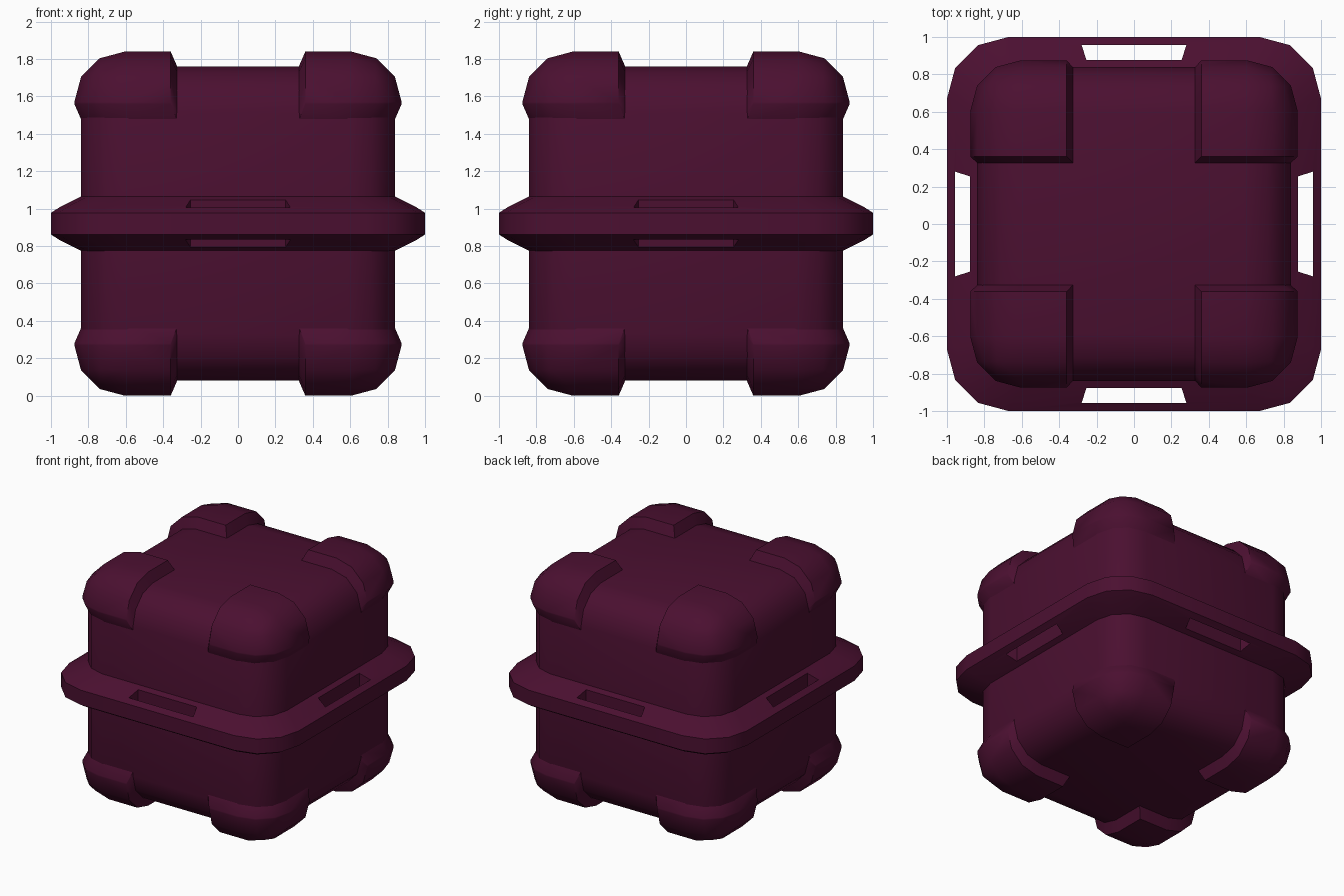
import bpy, bmesh, math
from mathutils import Vector

cube = bpy.data.objects.get("Cube")
if cube:
    bpy.data.objects.remove(cube, do_unlink=True)

MID = 0.92  # height of the crate's centre

plum = bpy.data.materials.new("dark_plum")
plum.use_nodes = True
COLOR = (0.07, 0.005, 0.03, 1)
plum.diffuse_color = COLOR
plum.node_tree.nodes["Principled BSDF"].inputs["Base Color"].default_value = COLOR


def make_object(name, bm):
    bmesh.ops.recalc_face_normals(bm, faces=bm.faces)
    mesh = bpy.data.meshes.new(name)
    bm.to_mesh(mesh)
    bm.free()
    mesh.materials.append(plum)
    obj = bpy.data.objects.new(name, mesh)
    obj.location.z = MID
    bpy.context.collection.objects.link(obj)
    return obj


def select_only(obj):
    bpy.ops.object.select_all(action='DESELECT')
    obj.select_set(True)
    bpy.context.view_layer.objects.active = obj


def smooth(obj, angle):
    select_only(obj)
    bpy.ops.object.shade_smooth_by_angle(angle=math.radians(angle))


def rounded_box(half, radius):
    bm = bmesh.new()
    bmesh.ops.create_cube(bm, size=2)
    bmesh.ops.scale(bm, vec=half, verts=bm.verts)
    bmesh.ops.bevel(bm, geom=bm.edges[:], offset=radius, segments=3,
                    profile=0.5, affect='EDGES')
    return bm


# Body
body = make_object("body", rounded_box((0.84, 0.84, 0.84), 0.25))
smooth(body, 50)

# Corner guards: one octant of a larger rounded box, with a tapered skirt
CUT = (0.36, 0.36, 0.64)
EDGE = (0.32, 0.32, 0.54)
SHRINK = (0.95, 0.95, 0.9)


def corner_guard(name, signs):
    bm = rounded_box((0.875, 0.875, 0.92), 0.27)
    for axis in range(3):
        normal = Vector((0, 0, 0))
        normal[axis] = 1
        bmesh.ops.bisect_plane(bm, geom=bm.verts[:] + bm.edges[:] + bm.faces[:],
                               plane_co=normal * CUT[axis], plane_no=normal,
                               clear_inner=True)
    rim = [e for e in bm.edges if e.is_boundary]
    skirt = bmesh.ops.extrude_edge_only(bm, edges=rim)["geom"]
    for v in skirt:
        if isinstance(v, bmesh.types.BMVert):
            for a in range(3):
                on_cut = abs(v.co[a] - CUT[a]) < 0.001
                v.co[a] = EDGE[a] if on_cut else v.co[a] * SHRINK[a]
    bmesh.ops.scale(bm, vec=signs, verts=bm.verts)
    # Keep the open shell facing outward after mirroring
    bmesh.ops.recalc_face_normals(bm, faces=bm.faces)
    guard = make_object(name, bm)
    if sum(p.normal.dot(p.center) for p in guard.data.polygons) < 0:
        guard.data.flip_normals()
    smooth(guard, 50)


for level, sz in (("top", 1), ("bottom", -1)):
    for depth, sy in (("front", -1), ("back", 1)):
        for side, sx in (("left", 1), ("right", -1)):
            corner_guard(f"{level}_{depth}_{side}_guard", (sx, sy, sz))


# Flange around the middle: stacked rounded squares
def rounded_square(bm, half, radius, z):
    loop = []
    for quarter in range(4):
        for step in range(4):
            angle = math.radians(quarter * 90 + step * 30)
            cx = (half - radius) * (1 if quarter in (0, 3) else -1)
            cy = (half - radius) * (1 if quarter < 2 else -1)
            loop.append(bm.verts.new((cx + radius * math.cos(angle),
                                      cy + radius * math.sin(angle), z)))
    return loop


upper = [(0.80, 0.22, 0.165), (0.84, 0.25, 0.145), (0.95, 0.30, 0.09), (1.0, 0.33, 0.058)]
profile = upper + [(h, r, -z) for h, r, z in reversed(upper)]
bm = bmesh.new()
loops = [rounded_square(bm, *p) for p in profile]
for a, b in zip(loops, loops[1:]):
    for i in range(len(a)):
        j = (i + 1) % len(a)
        bm.faces.new((a[i], a[j], b[j], b[i]))
bm.faces.new(loops[0])
bm.faces.new(loops[-1])
flange = make_object("flange", bm)

# Handle slots through each side of the flange
bm = bmesh.new()
for turn in range(4):
    angle = turn * math.pi / 2
    c, s = round(math.cos(angle)), round(math.sin(angle))
    rings = []
    for z in (-0.4, 0.4):
        rings.append([bm.verts.new((x * c - y * s, x * s + y * c, z))
                      for x, y in ((-0.255, 0.878), (0.255, 0.878),
                                   (0.28, 0.957), (-0.28, 0.957))])
    bm.faces.new(rings[0])
    bm.faces.new(rings[1])
    for i in range(4):
        j = (i + 1) % 4
        bm.faces.new((rings[0][i], rings[0][j], rings[1][j], rings[1][i]))
cutter = make_object("slot_cutter", bm)
cutter.hide_render = True

mod = flange.modifiers.new("slots", 'BOOLEAN')
mod.operation = 'DIFFERENCE'
mod.solver = 'EXACT'
mod.object = cutter
select_only(flange)
bpy.ops.object.modifier_apply(modifier=mod.name)
bpy.data.objects.remove(cutter, do_unlink=True)
smooth(flange, 55)
